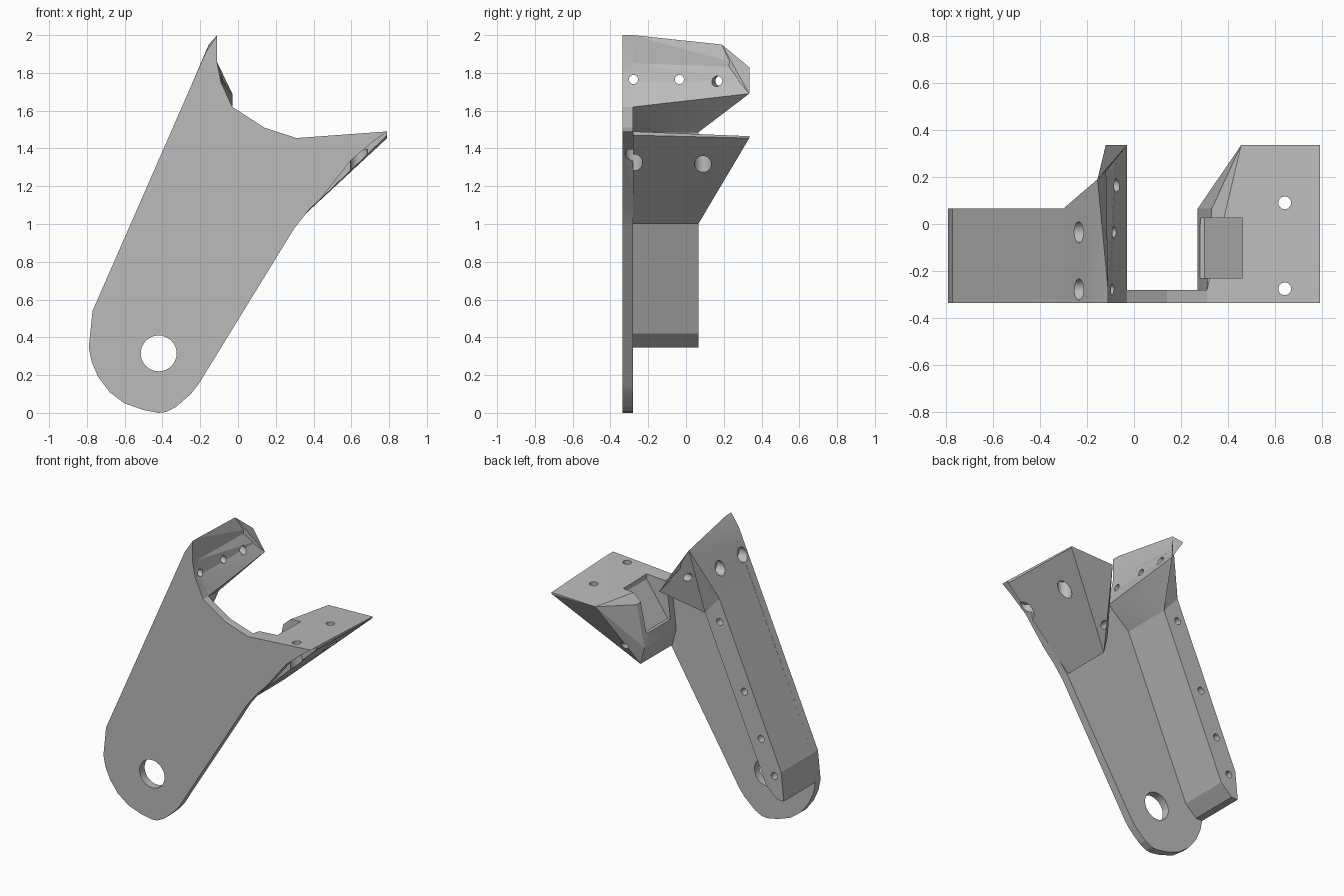
import bpy
import bmesh
import math
from mathutils import Vector, Matrix

if "Cube" in bpy.data.objects:
    bpy.data.objects.remove(bpy.data.objects["Cube"], do_unlink=True)

GREY = bpy.data.materials.new("matte_grey")
GREY.use_nodes = True
COLOUR = (0.5, 0.5, 0.5, 1)
GREY.diffuse_color = COLOUR
GREY.node_tree.nodes["Principled BSDF"].inputs["Base Color"].default_value = COLOUR

FRONT, WEB, BACK, REAR = -0.335, -0.28, 0.065, 0.335


def make_object(name, bm):
    """Turn a bmesh into a grey object with outward normals."""
    bmesh.ops.recalc_face_normals(bm, faces=bm.faces)
    mesh = bpy.data.meshes.new(name)
    bm.to_mesh(mesh)
    bm.free()
    mesh.materials.append(GREY)
    obj = bpy.data.objects.new(name, mesh)
    bpy.context.collection.objects.link(obj)
    return obj


def prism(name, profile, y0, y1):
    """Extrude an x-z profile from y0 to y1."""
    bm = bmesh.new()
    face = bm.faces.new([bm.verts.new((x, y0, z)) for x, z in profile])
    new = bmesh.ops.extrude_face_region(bm, geom=[face])["geom"]
    moved = [v for v in new if isinstance(v, bmesh.types.BMVert)]
    bmesh.ops.translate(bm, verts=moved, vec=(0, y1 - y0, 0))
    return make_object(name, bm)


def hull(name, points):
    """Wrap points in a convex solid."""
    bm = bmesh.new()
    for p in points:
        bm.verts.new(p)
    result = bmesh.ops.convex_hull(bm, input=bm.verts)
    spare = [g for g in result["geom_interior"] if isinstance(g, bmesh.types.BMVert)]
    bmesh.ops.delete(bm, geom=spare, context="VERTS")
    return make_object(name, bm)


def loft(name, start, end, hub):
    """Bridge two point loops; the end cap fans out from the hub point."""
    bm = bmesh.new()
    a = [bm.verts.new(p) for p in start]
    b = [bm.verts.new(p) for p in end]
    n = len(a)
    bm.faces.new(a)
    for i in range(n):
        j = (i + 1) % n
        bm.faces.new((a[i], a[j], b[j]))
        bm.faces.new((a[i], b[j], b[i]))
        if hub not in (i, j):
            bm.faces.new((b[hub], b[i], b[j]))
    bmesh.ops.remove_doubles(bm, verts=bm.verts, dist=0.0005)
    return make_object(name, bm)


def drill(start, end, radius):
    """Cylinder cutter between two points."""
    start, end = Vector(start), Vector(end)
    axis = end - start
    turn = axis.to_track_quat("Z", "Y").to_matrix().to_4x4()
    bm = bmesh.new()
    bmesh.ops.create_cone(bm, cap_ends=True, segments=32, radius1=radius, radius2=radius,
                          depth=axis.length,
                          matrix=Matrix.Translation((start + end) / 2) @ turn)
    cutter = make_object("hole_cutter", bm)
    cutter.hide_render = True
    return cutter


def cut(obj, cutters):
    """Subtract the cutters and bake the result."""
    for cutter in cutters:
        mod = obj.modifiers.new("cut", "BOOLEAN")
        mod.operation = "DIFFERENCE"
        mod.solver = "EXACT"
        mod.object = cutter
    bpy.context.view_layer.update()
    graph = bpy.context.evaluated_depsgraph_get()
    mesh = bpy.data.meshes.new_from_object(obj.evaluated_get(graph))
    obj.modifiers.clear()
    obj.data = mesh


# Side plate outline: arch, right tip, right edge, rounded foot, left edge
arch = [(-.11, 2), (-.11, 1.85), (-.09, 1.75), (-.03, 1.62)]
outline = arch + [
    (.14, 1.51), (.31, 1.455), (.79, 1.49), (.72, 1.44), (.6, 1.34), (.45, 1.15), (.38, 1.08),
    (.3, .98), (-.21, .15), (-.25, .1), (-.33, .03), (-.38, .005), (-.42, 0), (-.5, .015),
    (-.6, .05), (-.68, .11), (-.74, .19), (-.775, .27), (-.79, .345), (-.77, .54), (-.17, 1.91)]
side_plate = prism("side_plate", outline, FRONT, WEB)

# Long flange along the left edge of the plate
heel, knee = (-.79, .345), (-.77, .54)
outer_top, inner_top = (-.3, 1.61), (-.19, 1.485)
long_flange = prism("long_flange",
                    [heel, knee, outer_top, inner_top, (-.656, .42), (-.74, .345)], WEB, BACK)

# Upper wing flaring backwards from the flange
section = [outer_top, (-.17, 1.91)] + arch + [inner_top]
ridge = (-.155, .19, 1.95)
rear_loop = [(outer_top[0], BACK, outer_top[1]), ridge, ridge, (-.12, REAR, 1.83),
             (-.075, REAR, 1.76), (-.03, REAR, 1.69), (inner_top[0], BACK, inner_top[1])]
upper_wing = loft("upper_wing", [(x, WEB, z) for x, z in section], rear_loop, 1)

# Side wing: a flat shelf on a wedge shaped block
shelf = [(.79, WEB, 1.49), (.79, WEB, 1.47), (.79, REAR, 1.465), (.79, REAR, 1.455),
         (.455, REAR, 1.455), (.31, WEB, 1.455), (.33, BACK, 1.4)]
block = [(x, y, z) for x, z in [(.27, 1.12), (.3, 1), (.45, 1.15)] for y in (WEB, BACK)]
side_wing = hull("side_wing", shelf + block)

# Cutters: pivot, flange bolts, wing bolts with counterbores, pocket
pivot = [drill((-.42, -1, .315), (-.42, 0, .315), .095)]
flange_bolts = []
for z in (.5, .73, 1.02, 1.45):
    x = knee[0] + (z - knee[1]) / 2.283 + .07
    flange_bolts.append(drill((x, BACK - .12, z), (x, BACK + .1, z), .024))

upper_bolts = []
for y in (-.278, -.035):
    upper_bolts.append(drill((-.5, y, 1.765), (.1, y, 1.765), .024))
    upper_bolts.append(drill((-.5, y, 1.755), (-.18, y, 1.765), .045))
slanted_bolt = drill((-.5, .27, 1.77), (.1, .12, 1.75), .027)

side_bolts = []
for y in (-.275, .09):
    side_bolts.append(drill((.64, y, 1), (.64, y, 1.8), .027))
    side_bolts.append(drill((.64, y, 1), (.64, y, 1.395), .045))
block_bolt = drill((.366, BACK - .1, 1.14), (.366, BACK + .1, 1.14), .024)
pocket = prism("pocket_cutter",
               [(.465, 1.7), (.46, 1.43), (.3, 1.2), (.2, 1.2), (.2, 1.7)], -.23, .025)
pocket.hide_render = True

cut(side_plate, pivot + upper_bolts + side_bolts)
cut(long_flange, flange_bolts)
cut(upper_wing, upper_bolts + [slanted_bolt])
cut(side_wing, side_bolts + [block_bolt, pocket])

for cutter in pivot + flange_bolts + upper_bolts + side_bolts + [slanted_bolt, block_bolt, pocket]:
    bpy.data.objects.remove(cutter, do_unlink=True)

# Smooth hole walls, keep every real edge sharp
for obj in (side_plate, long_flange, upper_wing, side_wing):
    bpy.ops.object.select_all(action="DESELECT")
    obj.select_set(True)
    bpy.context.view_layer.objects.active = obj
    bpy.ops.object.shade_smooth_by_angle(angle=math.radians(14))
